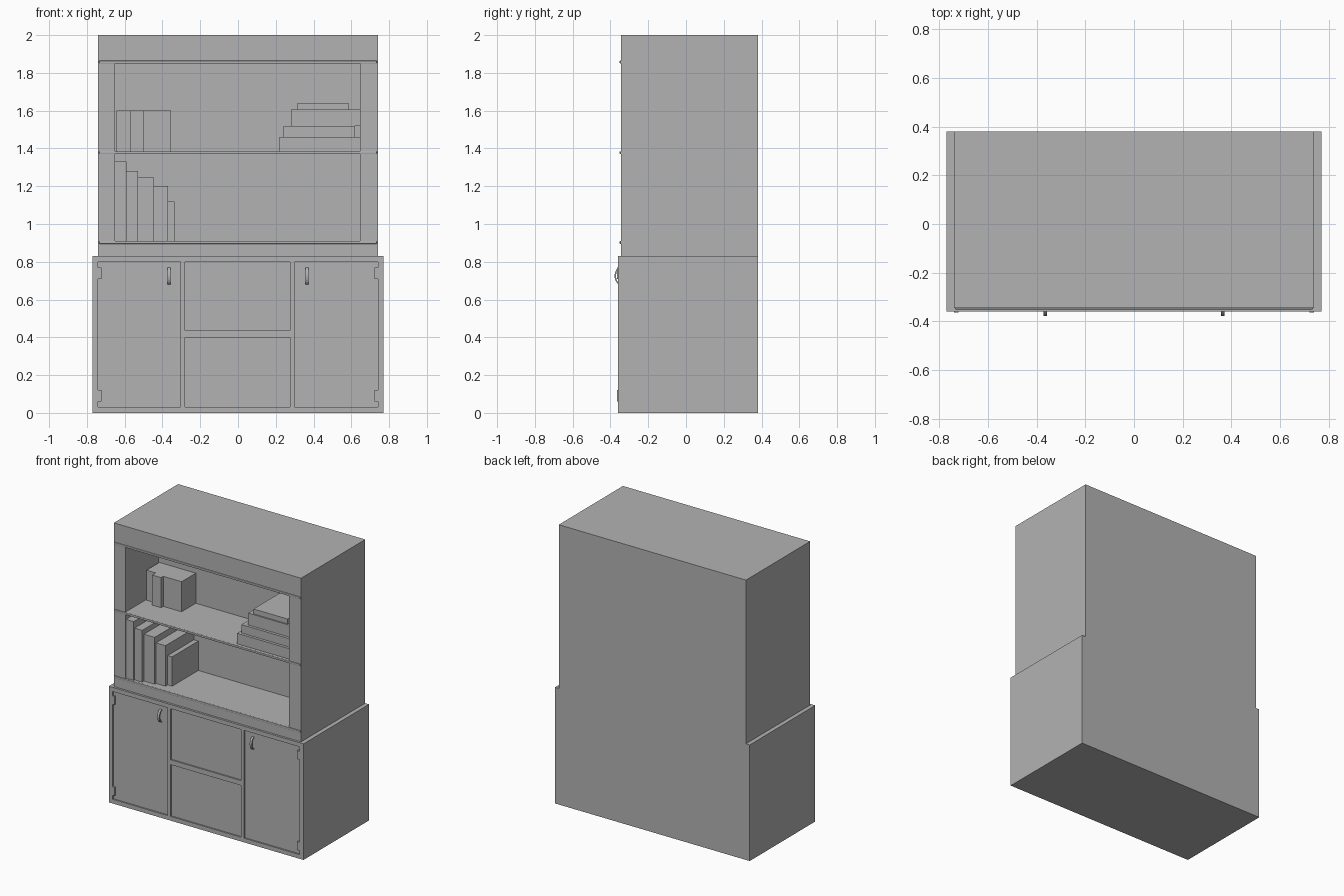
import bpy
import bmesh
import math
from mathutils import Vector

default_cube = bpy.data.objects.get("Cube")
if default_cube:
    bpy.data.objects.remove(default_cube, do_unlink=True)

# One plain grey for the whole piece
grey = bpy.data.materials.new("plain grey")
grey.use_nodes = True
colour = (0.45, 0.45, 0.45, 1)
grey.diffuse_color = colour
grey.node_tree.nodes["Principled BSDF"].inputs["Base Color"].default_value = colour


def finish(name, bm):
    """Turn a bmesh into a named grey object."""
    bmesh.ops.recalc_face_normals(bm, faces=bm.faces)
    mesh = bpy.data.meshes.new(name)
    bm.to_mesh(mesh)
    bm.free()
    mesh.materials.append(grey)
    obj = bpy.data.objects.new(name, mesh)
    bpy.context.collection.objects.link(obj)
    return obj


def box(name, x, y, z):
    """Box spanning the three given (low, high) ranges."""
    bm = bmesh.new()
    bmesh.ops.create_cube(bm, size=1)
    for vert in bm.verts:
        vert.co = Vector([low + (high - low) * (c + 0.5)
                          for c, (low, high) in zip(vert.co, (x, y, z))])
    return finish(name, bm)


def carve(body, openings, y):
    """Cut box-shaped openings, given as (x range, z range), into the body."""
    for x, z in openings:
        cutter = box("cutter", x, y, z)
        cutter.hide_render = True
        cut = body.modifiers.new("opening", "BOOLEAN")
        cut.operation = "DIFFERENCE"
        cut.solver = "EXACT"
        cut.object = cutter
        bpy.context.view_layer.objects.active = body
        bpy.ops.object.modifier_apply(modifier=cut.name)
        bpy.data.objects.remove(cutter, do_unlink=True)


def sweep(name, points, x, half_width, thickness):
    """Flat bar following (y, z) points, each thickened towards its centre."""
    cy = points[0][0]
    cz = (points[0][1] + points[-1][1]) / 2
    bm = bmesh.new()
    rings = []
    for y, z in points:
        inward = Vector((0, cy - y, cz - z)).normalized() * thickness
        outer = Vector((x, y, z))
        side = Vector((half_width, 0, 0))
        rings.append([bm.verts.new(co) for co in (
            outer - side, outer + side,
            outer + inward + side, outer + inward - side)])
    for a, b in zip(rings, rings[1:]):
        for i in range(4):
            j = (i + 1) % 4
            bm.faces.new((a[i], a[j], b[j], b[i]))
    bm.faces.new(rings[0])
    bm.faces.new(rings[-1])
    return finish(name, bm)


back = 0.38
base_front = -0.36
top_front = -0.345
niche_back = 0.03
panel_front = base_front + 0.01

# Upper cabinet with two open niches
shelf_x = (-0.65, 0.645)
upper_cabinet = box("upper_cabinet", (-0.74, 0.74), (top_front, back), (0.83, 2))
carve(upper_cabinet, [(shelf_x, (1.385, 1.85)), (shelf_x, (0.91, 1.37))],
      (-1, niche_back))

# Rounded shelf lips across the front
for name, z in (("top", 1.85), ("middle", 1.37), ("bottom", 0.895)):
    lip = box(name + "_shelf_lip", (-0.735, 0.735),
              (top_front - 0.006, top_front + 0.002), (z, z + 0.015))
    bevel = lip.modifiers.new("round", "BEVEL")
    bevel.width = 0.003
    bevel.segments = 2

# Base cabinet with slightly recessed doors and drawers
base_cabinet = box("base_cabinet", (-0.77, 0.77), (base_front, back), (0, 0.83))
door_z = (0.03, 0.8)
drawer_x = (-0.28, 0.275)
carve(base_cabinet, [((-0.74, -0.305), door_z), ((0.3, 0.74), door_z),
                     (drawer_x, (0.435, 0.8)), (drawer_x, (0.03, 0.4))],
      (-1, panel_front))

# Door handles and hinges, on both sides
for side, sign in (("right", -1), ("left", 1)):
    arc = []
    for step in range(13):
        angle = math.pi * step / 12
        arc.append((panel_front - 0.028 * math.sin(angle),
                    0.725 + 0.045 * math.cos(angle)))
    handle = sweep(side + "_door_handle", arc, sign * 0.365, 0.008, 0.008)
    for level, z in (("upper", 0.71), ("lower", 0.06)):
        edges = sorted((sign * 0.722, sign * 0.74))
        box(f"{side}_{level}_hinge", edges,
            (base_front - 0.004, panel_front), (z, z + 0.06))

# Half-ring drawer pulls lying almost flush with the drawer fronts
for name, z in (("upper", 0.765), ("lower", 0.35)):
    bm = bmesh.new()
    pairs = []
    for step in range(13):
        angle = math.pi * (1 + step / 12)
        pairs.append([bm.verts.new((r * math.cos(angle), panel_front - 0.001,
                                    z + r * math.sin(angle)))
                      for r in (0.036, 0.045)])
    for a, b in zip(pairs, pairs[1:]):
        bm.faces.new((a[0], a[1], b[1], b[0]))
    finish(name + "_drawer_pull", bm)

# Upright books: left edge, right edge, top, setback from the front
lower_row = [(-0.65, -0.59, 1.33, 0.01), (-0.59, -0.53, 1.28, 0.02),
             (-0.53, -0.445, 1.245, 0.04), (-0.445, -0.37, 1.2, 0.055),
             (-0.37, -0.335, 1.12, 0.08)]
upper_row = [(-0.643, -0.57, 1.6, 0.23), (-0.57, -0.5, 1.6, 0.19),
             (-0.5, -0.355, 1.6, 0.215)]
for row, books, floor in (("lower", lower_row, 0.91), ("upper", upper_row, 1.385)):
    for number, (left, right, top, setback) in enumerate(books):
        box(f"{row}_standing_book_{number}", (left, right),
            (top_front + setback, niche_back), (floor, top))

# Stack of lying books: left edge, right edge, top, setback
floor = 1.385
for number, (left, right, top, setback) in enumerate([
        (0.22, 0.645, 1.46, 0.02), (0.24, 0.62, 1.52, 0.04),
        (0.28, 0.645, 1.605, 0.06), (0.315, 0.585, 1.64, 0.07)]):
    box(f"lying_book_{number}", (left, right),
        (top_front + setback, niche_back), (floor, top))
    floor = top
